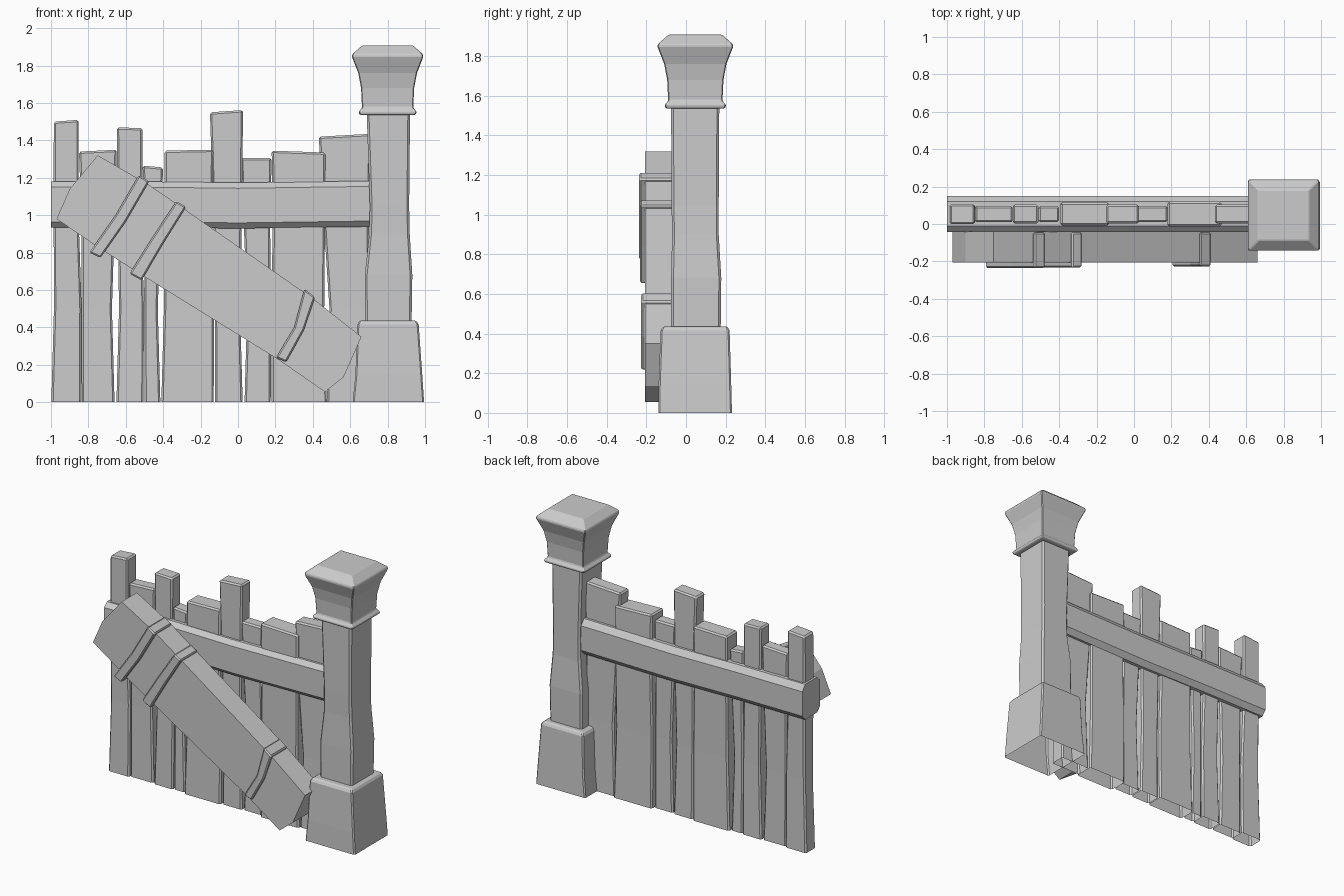
import bpy, bmesh

def make(name, rings, open_start=False, open_end=False, bevel=0.01):
    """Skin a list of equal-length point rings into one closed or open-ended solid."""
    bm = bmesh.new()
    vs = [[bm.verts.new(p) for p in r] for r in rings]
    n = len(vs[0])
    for a, b in zip(vs, vs[1:]):
        for i in range(n):
            j = (i + 1) % n
            bm.faces.new((a[i], a[j], b[j], b[i]))
    if not open_start:
        bm.faces.new(vs[0][::-1])
    if not open_end:
        bm.faces.new(vs[-1])
    bmesh.ops.recalc_face_normals(bm, faces=bm.faces)
    if not open_start and bm.calc_volume(signed=True) < 0:
        bmesh.ops.reverse_faces(bm, faces=bm.faces)
    me = bpy.data.meshes.new(name)
    bm.to_mesh(me)
    bm.free()
    ob = bpy.data.objects.new(name, me)
    bpy.context.collection.objects.link(ob)
    if bevel:
        m = ob.modifiers.new("edge_wear", 'BEVEL')
        m.width = bevel
        m.segments = 1
        m.limit_method = 'ANGLE'
        m.angle_limit = 0.6
    return ob

def rect(x0, x1, y0, y1, z, z2=None):
    z2 = z if z2 is None else z2
    return [(x0, y0, z), (x1, y0, z2), (x1, y1, z2), (x0, y1, z)]

def prism(name, outline, y0, y1, bevel=0.0):
    return make(name, [[(x, y, z) for x, z in outline] for y in (y0, y1)], bevel=bevel)

# Post: flared base, wavy shaft, flared cap
make("post_base", [rect(*r) for r in (
    (0.613, 0.995, -0.14, 0.232, 0), (0.628, 0.985, -0.138, 0.228, 0.15),
    (0.638, 0.966, -0.128, 0.22, 0.415), (0.65, 0.953, -0.115, 0.208, 0.437))],
    open_start=True, bevel=0.008)
make("post_shaft", [rect(*r) for r in (
    (0.68, 0.928, -0.075, 0.175, 0.42), (0.678, 0.932, -0.075, 0.178, 0.68),
    (0.702, 0.918, -0.07, 0.165, 0.9), (0.705, 0.915, -0.073, 0.165, 1.05),
    (0.688, 0.92, -0.075, 0.168, 1.55))], bevel=0.012)

cx, cy = 0.80, 0.047
cap = [(0.145, 1.535), (0.155, 1.545), (0.153, 1.555), (0.137, 1.575),
       (0.142, 1.68), (0.157, 1.76), (0.19, 1.845), (0.19, 1.86), (0.135, 1.908)]
make("post_cap", [rect(cx - h, cx + h, cy - h, cy + h, z) for h, z in cap], bevel=0.005)

# Fence planks: bottom x range, top x range, top heights left/right, half thickness
planks = [
    (-0.998, -0.838, -0.985, -0.852, 1.50, 1.51, .054),
    (-0.835, -0.66, -0.85, -0.648, 1.34, 1.35, .043),
    (-0.65, -0.505, -0.648, -0.51, 1.47, 1.465, .050),
    (-0.50, -0.415, -0.51, -0.40, 1.265, 1.255, .043),
    (-0.41, -0.13, -0.392, -0.132, 1.345, 1.35, .061),
    (-0.122, 0.025, -0.15, 0.027, 1.55, 1.562, .050),
    (0.035, 0.175, 0.015, 0.18, 1.305, 1.305, .043),
    (0.18, 0.475, 0.18, 0.467, 1.345, 1.335, .067),
    (0.475, 0.70, 0.432, 0.71, 1.42, 1.435, .050)]
for i, (a, b, c, d, zl, zr, t) in enumerate(planks):
    y0, y1 = 0.053 - t, 0.053 + t
    w = 0.008 * (-1) ** i
    make(f"plank_{i + 1}", [
        rect(a, b, y0, y1, 0),
        rect(a + 0.006 + w, b - 0.006 + w, y0 + 0.004, y1 - 0.004, 0.5),
        rect((a + c) / 2 + 0.006, (b + d) / 2 - 0.006, y0, y1, 0.95),
        rect(c, d, y0, y1, zl, zr)], open_start=True)

# Horizontal rail with chamfered section
section = [(-0.042, .965), (-0.042, 1.15), (-0.012, 1.18), (0.12, 1.18),
           (0.15, 1.14), (0.15, .97), (0.12, .935), (-0.012, .935)]
make("rail", [[(x, y, z + dz) for y, z in section] for x, dz in
              ((-1.0, 0), (-0.5, 0), (0.0, -0.006), (0.71, 0.004))], bevel=0)

# Diagonal brace board
prism("brace_board", [(-0.97, 0.98), (-0.90, 1.14), (-0.75, 1.32), (-0.48, 1.165),
                      (-0.29, 1.035), (0.40, 0.555), (0.66, 0.35), (0.565, 0.135),
                      (0.465, 0.055), (0.22, 0.225), (-0.53, 0.69), (-0.75, 0.83)],
      -0.207, -0.04)

# Straps wrapped around the brace: left edge then right edge
straps = [
    [(-0.795, 0.80), (-0.655, 1.00), (-0.53, 1.215), (-0.475, 1.18), (-0.60, 0.965), (-0.735, 0.772)],
    [(-0.58, 0.687), (-0.465, 0.87), (-0.33, 1.075), (-0.277, 1.045), (-0.405, 0.84), (-0.515, 0.652)],
    [(0.203, 0.238), (0.30, 0.40), (0.355, 0.607), (0.412, 0.562), (0.352, 0.385), (0.258, 0.215)]]
for i, (outline, y) in enumerate(zip(straps, (-0.236, -0.232, -0.226))):
    prism(f"brace_strap_{i + 1}", outline, y, -0.045, bevel=0.008)
